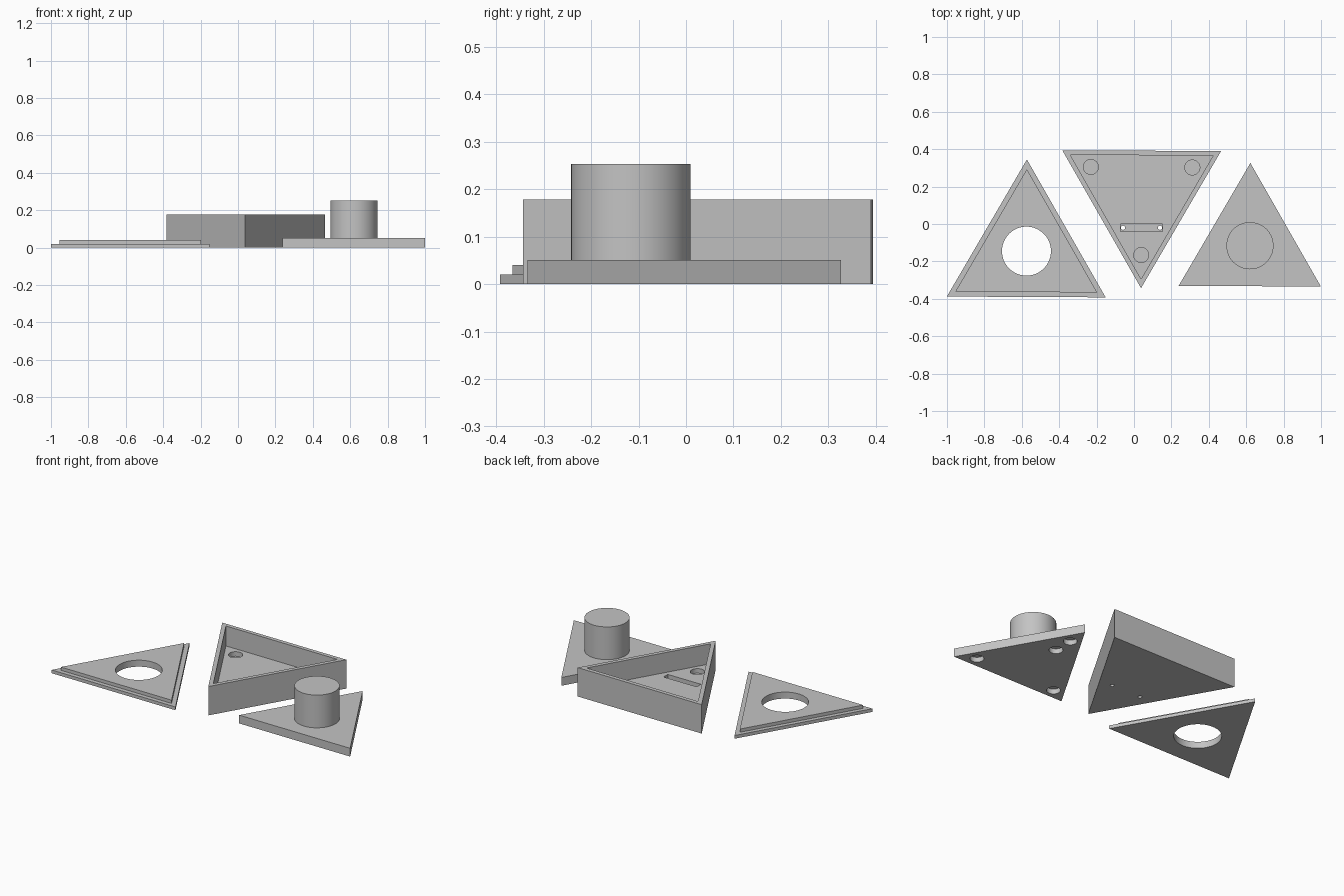
import bpy
import bmesh
from math import pi, sin, cos, radians

old = bpy.data.objects.get("Cube")
if old:
    bpy.data.objects.remove(old, do_unlink=True)

grey = bpy.data.materials.new("plain_grey")
grey.use_nodes = True
colour = (0.55, 0.55, 0.55, 1)
grey.diffuse_color = colour
grey.node_tree.nodes["Principled BSDF"].inputs["Base Color"].default_value = colour

UP, DOWN = pi / 2, -pi / 2
TILT = -0.005   # the triangles sit very slightly turned
ROUND = 64


def extrude(name, outline, z0, z1):
    """Closed solid from a flat counter-clockwise outline."""
    bm = bmesh.new()
    face = bm.faces.new([bm.verts.new((x, y, z0)) for x, y in outline])
    top = bmesh.ops.extrude_face_region(bm, geom=[face])["geom"]
    moved = [v for v in top if isinstance(v, bmesh.types.BMVert)]
    bmesh.ops.translate(bm, verts=moved, vec=(0, 0, z1 - z0))
    bmesh.ops.recalc_face_normals(bm, faces=bm.faces)
    mesh = bpy.data.meshes.new(name)
    bm.to_mesh(mesh)
    bm.free()
    mesh.materials.append(grey)
    obj = bpy.data.objects.new(name, mesh)
    bpy.context.collection.objects.link(obj)
    return obj


def prism(name, centre, radius, z0, z1, sides=ROUND, start=0.0):
    angles = [start + 2 * pi * i / sides for i in range(sides)]
    outline = [(centre[0] + radius * cos(a), centre[1] + radius * sin(a)) for a in angles]
    return extrude(name, outline, z0, z1)


def triangle(name, centre, radius, z0, z1, point):
    return prism(name, centre, radius, z0, z1, 3, point + TILT)


def select(obj):
    bpy.ops.object.select_all(action="DESELECT")
    obj.select_set(True)
    bpy.context.view_layer.objects.active = obj


def combine(target, other, operation="DIFFERENCE"):
    select(target)
    mod = target.modifiers.new("combine", "BOOLEAN")
    mod.operation = operation
    mod.solver = "EXACT"
    mod.object = other
    bpy.ops.object.modifier_apply(modifier=mod.name)
    bpy.data.objects.remove(other, do_unlink=True)


def corner_spots(centre, point, distance=0.313):
    """Spots on the lines from the centre to the three corners."""
    for i in range(3):
        a = point + TILT + i * radians(120)
        yield centre[0] + distance * cos(a), centre[1] + distance * sin(a)


# Lid: thin plate with a raised inner step and a round opening
lid_at = (-0.575, -0.145)
lid = triangle("lid", lid_at, 0.49, 0, 0.02, UP)
combine(lid, triangle("lid_step", lid_at, 0.438, 0.01, 0.04, UP), "UNION")
combine(lid, prism("cutter", lid_at, 0.131, -0.1, 0.1))

# Open triangular box with blind corner pockets in its floor
box_at = (0.04, 0.147)
FLOOR = 0.055
box = triangle("box", box_at, 0.49, 0, 0.178, DOWN)
combine(box, triangle("cutter", box_at, 0.441, FLOOR, 0.3, DOWN))
for spot in corner_spots(box_at, DOWN):
    combine(box, prism("cutter", spot, 0.04, FLOOR - 0.028, 0.1))

# Switch slot in the floor, with a small through hole at each end
slot = [(-0.073, -0.041), (0.153, -0.041), (0.153, 0.0), (-0.073, 0.0)]
combine(box, extrude("cutter", slot, FLOOR - 0.028, 0.1))
for x in (-0.059, 0.139):
    combine(box, prism("cutter", (x, -0.02), 0.011, -0.1, 0.1, 24))

# Button: triangular base with a round post and pockets underneath
button_at = (0.62, -0.113)
button = triangle("button_base", button_at, 0.439, 0, 0.051, UP)
pockets = list(corner_spots(button_at, UP)) + [(button_at[0], button_at[1] + 0.19)]
for spot in pockets:
    combine(button, prism("cutter", spot, 0.038, -0.1, 0.03))
post = prism("button_post", (0.62, -0.116), 0.126, 0.045, 0.253)

for part in (lid, box, button, post):
    select(part)
    bpy.ops.object.shade_smooth_by_angle(angle=radians(30))
